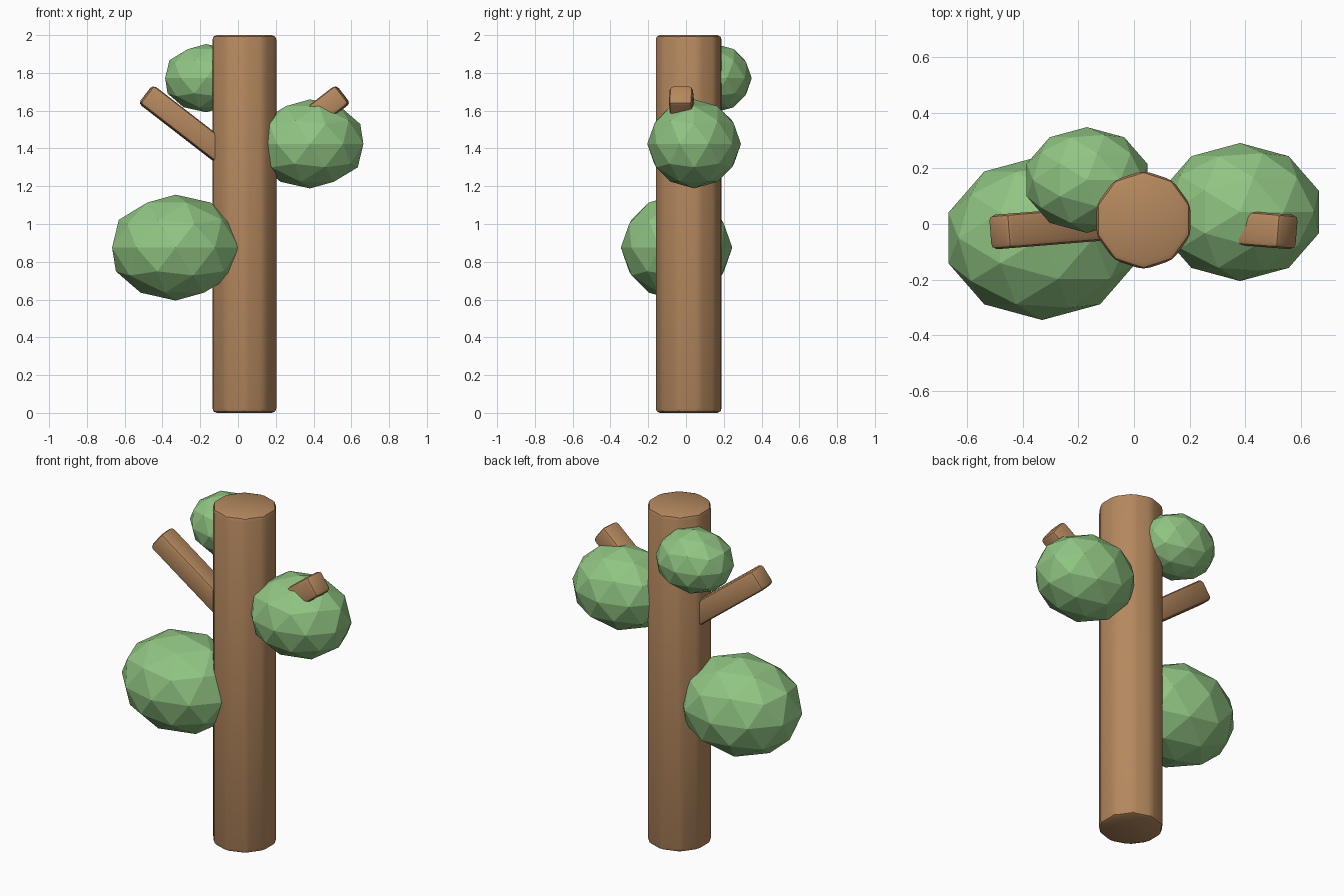
import bpy
import math
from mathutils import Vector

if "Cube" in bpy.data.objects:
    bpy.data.objects.remove(bpy.data.objects["Cube"])


def make_material(name, color):
    mat = bpy.data.materials.new(name)
    mat.diffuse_color = (*color, 1.0)
    mat.use_nodes = True
    mat.node_tree.nodes["Principled BSDF"].inputs["Base Color"].default_value = mat.diffuse_color
    return mat


bark = make_material("bark_brown", (0.46, 0.246, 0.112))
leaf = make_material("leaf_green", (0.28, 0.555, 0.225))

TRUNK_X, TRUNK_Y = 0.034, 0.014


def finish(name, mat, bevel=0.0):
    """Name and colour the active object, rounding its edges if asked."""
    ob = bpy.context.object
    ob.name = name
    ob.data.materials.append(mat)
    bpy.ops.object.transform_apply(location=False, rotation=False, scale=True)
    if bevel:
        mod = ob.modifiers.new("rounded_edges", 'BEVEL')
        mod.width = bevel
        mod.segments = 2
        mod.limit_method = 'ANGLE'
        mod.angle_limit = math.radians(30)
        bpy.ops.object.modifier_apply(modifier=mod.name)
        bpy.ops.object.shade_smooth_by_angle(angle=math.radians(30))
    return ob


# Trunk: ten-sided post with rounded edges
bpy.ops.mesh.primitive_cylinder_add(vertices=10, radius=0.178, depth=2.0,
                                    location=(TRUNK_X, TRUNK_Y, 1.0))
finish("trunk", bark, 0.024)

# Branches: square bars rising from the trunk axis, mirrored left and right
for side, name in ((-1, "left_branch"), (1, "right_branch")):
    start = Vector((TRUNK_X, TRUNK_Y, 1.284))
    end = Vector((TRUNK_X + side * 0.521, -0.028, 1.687))
    axis = end - start
    bpy.ops.mesh.primitive_cube_add(size=1, location=(start + end) / 2)
    ob = bpy.context.object
    ob.scale = (axis.length, 0.124, 0.122)
    pitch = -math.atan2(axis.z, math.hypot(axis.x, axis.y))
    ob.rotation_euler = (0, pitch, math.atan2(axis.y, axis.x))
    finish(name, bark, 0.02)

# Foliage: faceted, slightly flattened clumps
clumps = (
    ("lower_left_foliage", (-0.33, -0.05, 0.875), 0.295),
    ("right_foliage", (0.381, 0.043, 1.424), 0.248),
    ("upper_back_foliage", (-0.169, 0.158, 1.772), 0.19),
)
for name, centre, radius in clumps:
    bpy.ops.mesh.primitive_ico_sphere_add(subdivisions=2, radius=radius,
                                          location=centre)
    bpy.context.object.scale = (1.2, 1.0, 0.95)
    finish(name, leaf)
